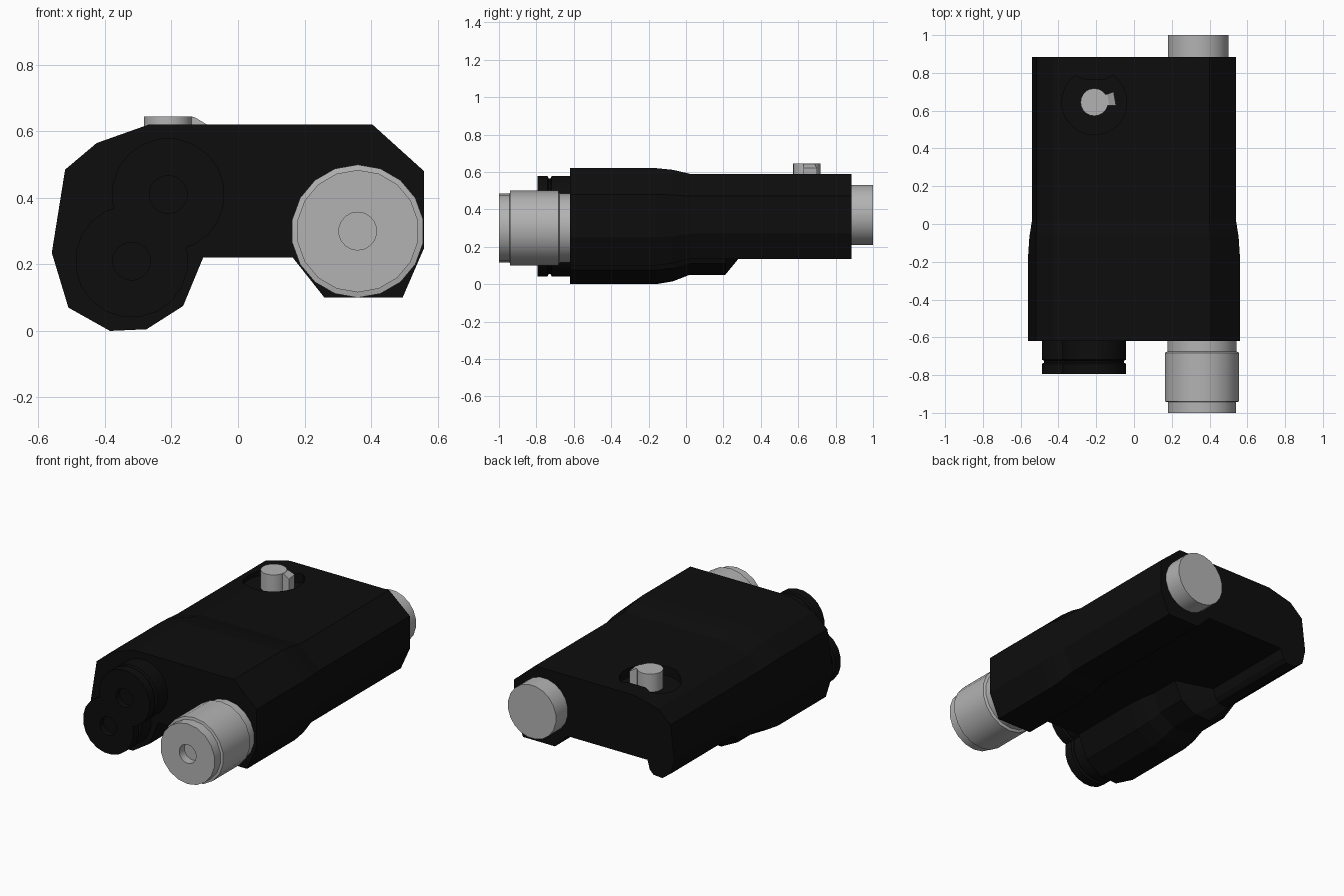
import bpy, bmesh, math
from mathutils import Vector

if "Cube" in bpy.data.objects:
    bpy.data.objects.remove(bpy.data.objects["Cube"])

black = bpy.data.materials.new("black_plastic")
black.diffuse_color = (0.004, 0.004, 0.004, 1)
black.use_nodes = True
black.node_tree.nodes["Principled BSDF"].inputs["Base Color"].default_value = black.diffuse_color
grey = bpy.data.materials.new("grey_metal")
grey.diffuse_color = (0.45, 0.45, 0.45, 1)
grey.use_nodes = True
grey.node_tree.nodes["Principled BSDF"].inputs["Base Color"].default_value = grey.diffuse_color


def loft(name, rings, mat=None, smooth=False):
    """Skin a closed solid through rings of equal point count."""
    bm = bmesh.new()
    vs = [[bm.verts.new(p) for p in r] for r in rings]
    n = len(vs[0])
    for a, b in zip(vs, vs[1:]):
        for i in range(n):
            j = (i + 1) % n
            bm.faces.new((a[i], a[j], b[j], b[i]))
    bm.faces.new(vs[0])
    bm.faces.new(vs[-1])
    bmesh.ops.recalc_face_normals(bm, faces=bm.faces)
    me = bpy.data.meshes.new(name)
    bm.to_mesh(me)
    bm.free()
    ob = bpy.data.objects.new(name, me)
    bpy.context.collection.objects.link(ob)
    if mat:
        me.materials.append(mat)
    if smooth:
        bpy.ops.object.select_all(action='DESELECT')
        ob.select_set(True)
        bpy.context.view_layer.objects.active = ob
        bpy.ops.object.shade_smooth_by_angle(angle=math.radians(35))
    return ob


def turned(name, x, z, steps, n, mat):
    """Turned part along y; steps are (radius, y)."""
    angs = [2 * math.pi * (i + 0.5) / n for i in range(n)]
    return loft(name, [[(x + r * math.cos(a), y, z + r * math.sin(a)) for a in angs]
                       for r, y in steps], mat, True)


def prism(name, outline, z0, z1, mat=None, smooth=False):
    return loft(name, [[(x, y, z) for x, y in outline] for z in (z0, z1)], mat, smooth)


# housing: front, middle and rear cross-sections (x, z)
front = [(-.56, .235), (-.52, .485), (-.425, .565), (-.27, .62), (.405, .62),
         (.56, .48), (.56, .25), (.495, .10), (.26, .10), (.165, .22),
         (-.105, .22), (-.165, .075), (-.275, .005), (-.385, 0), (-.51, .07)]
rear = [(-.54, .27), (-.515, .475), (-.43, .55), (-.27, .59), (.40, .59),
        (.54, .47), (.54, .27), (.48, .135), (.265, .135), (.18, .22),
        (-.36, .22), (-.375, .165), (-.40, .14), (-.46, .135), (-.52, .18)]
middle = rear[:10] + [(-.13, .22), (-.18, .11), (-.28, .052), (-.385, .05), (-.495, .105)]
middle[0] = (-.54, .24)
blend = [tuple(Vector(a).lerp(Vector(b), .3)) for a, b in zip(front, middle)]
stations = [(-.62, front), (-.16, front), (-.07, blend), (.02, middle),
            (.21, middle), (.28, rear), (.885, rear)]
housing = loft("housing", [[(x, y, z) for x, z in prof] for y, prof in stations], black)

# round recess with a notched edge for the switch
KX, KY = -.21, .645
arc = [math.radians(125 + 290 * i / 28) for i in range(29)]
outline = [(KX + .172 * math.cos(a), KY + .172 * math.sin(a)) for a in arc]
outline += [(KX + .055, .765), (KX - .055, .765)]
cutter = prism("recess_cutter", outline, .535, .75)
cutter.hide_render = True
cutter.hide_set(True)
cut = housing.modifiers.new("recess", 'BOOLEAN')
cut.operation = 'DIFFERENCE'
cut.solver = 'EXACT'
cut.object = cutter

# switch knob and its sloped pointer
circle = [2 * math.pi * i / 20 for i in range(20)]
prism("switch_knob", [(KX + .073 * math.cos(a), KY + .073 * math.sin(a)) for a in circle],
      .53, .645, grey, True)
turn = math.radians(10)
pointer = []
for r, w, top in ((.03, .028, .643), (.075, .03, .643), (.11, .036, .622)):
    ring = []
    for s, z in ((-w, .532), (w, .532), (w, top), (-w, top)):
        ring.append((KX + r * math.cos(turn) - s * math.sin(turn),
                     KY + r * math.sin(turn) + s * math.cos(turn), z))
    pointer.append(ring)
loft("switch_pointer", pointer, grey)

# two grooved eyepieces with small recessed centres
for name, x, z in (("upper_eyepiece", -.21, .41), ("lower_eyepiece", -.32, .21)):
    turned(name, x, z, [(.17, -.58), (.17, -.718), (.158, -.724), (.158, -.734),
                        (.17, -.74), (.17, -.795), (.057, -.795), (.057, -.76)], 20, black)

# front barrel with collar and bore, and rear end cap
turned("front_barrel", .36, .30, [(.185, -.58), (.185, -.675), (.2, -.682), (.2, -.94),
                                  (.184, -.943), (.184, -1), (.057, -1), (.057, -.95)], 18, grey)
turned("rear_cap", .34, .37, [(.163, .86), (.163, 1)], 20, grey)
